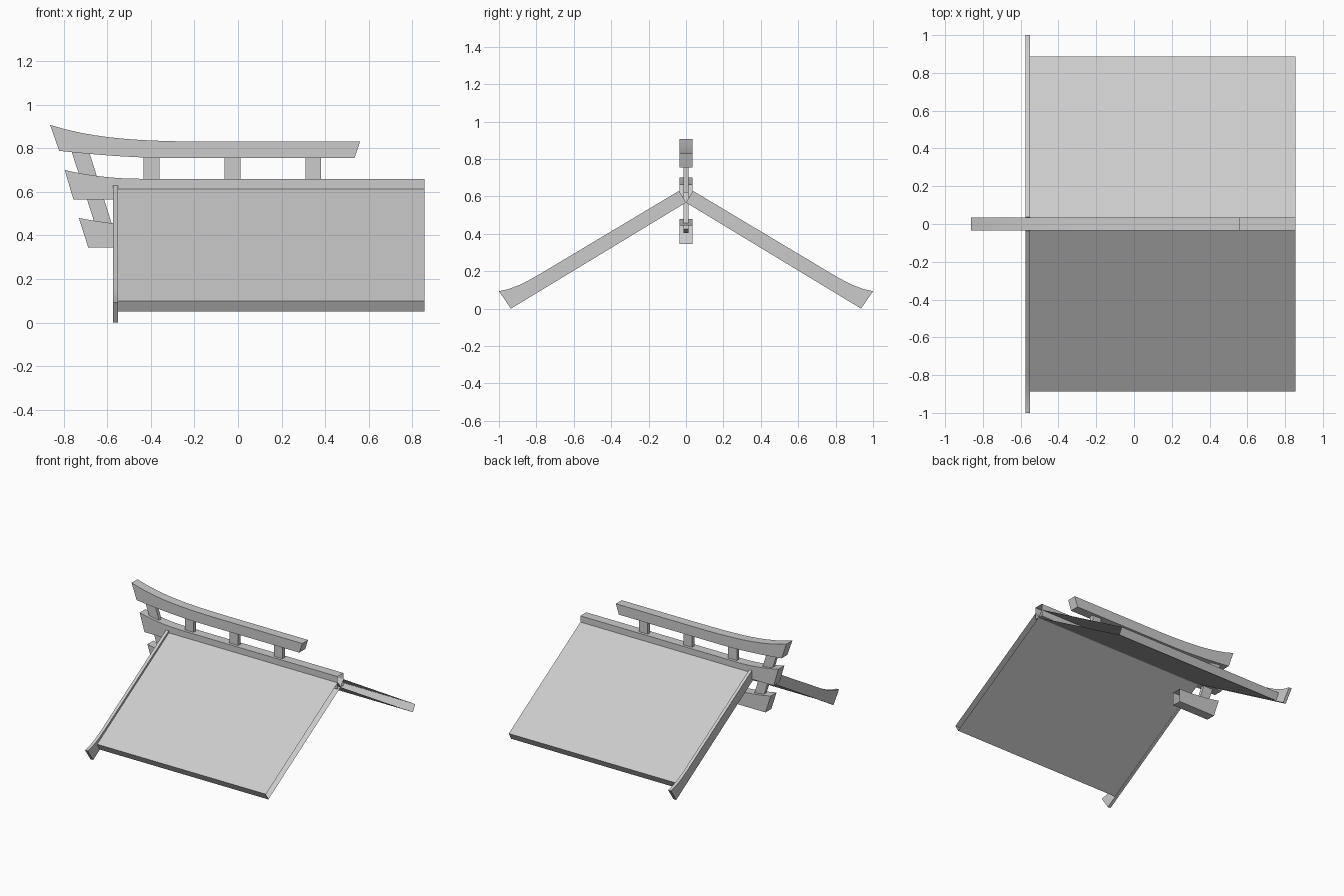
import bpy, bmesh, math

if "Cube" in bpy.data.objects:
    bpy.data.objects.remove(bpy.data.objects["Cube"])


def prism(name, pts, axis, a, b, caps=True, skip=(), mirror=False):
    """Extrude a closed profile along an axis; skip lists profile edges left open.
    axis 'y': points are (x, z); axis 'x': points are (y, z)."""
    def place(p, d):
        return (p[0], d, p[1]) if axis == 'y' else (d, p[0], p[1])
    bm = bmesh.new()
    va = [bm.verts.new(place(p, a)) for p in pts]
    vb = [bm.verts.new(place(p, b)) for p in pts]
    n = len(pts)
    # consistent winding so that normals face outward
    area = sum(pts[i][0] * pts[(i + 1) % n][1] - pts[(i + 1) % n][0] * pts[i][1] for i in range(n))
    flip = (area > 0) == (axis == 'y')
    faces = []
    for i in range(n):
        if i not in skip:
            j = (i + 1) % n
            faces.append(bm.faces.new((va[i], va[j], vb[j], vb[i])))
    if caps:
        faces += [bm.faces.new(va[::-1]), bm.faces.new(vb)]
    if flip:
        bmesh.ops.reverse_faces(bm, faces=faces)
    me = bpy.data.meshes.new(name)
    bm.to_mesh(me)
    bm.free()
    ob = bpy.data.objects.new(name, me)
    bpy.context.collection.objects.link(ob)
    bpy.ops.object.select_all(action='DESELECT')
    ob.select_set(True)
    bpy.context.view_layer.objects.active = ob
    bpy.ops.object.shade_smooth_by_angle(angle=math.radians(25))
    if mirror:
        m = ob.modifiers.new("mirror", 'MIRROR')
        m.use_axis = (False, True, False)
        m.use_mirror_merge = False
    return ob


def sweep(x0, x1, z, rise, power, n=14):
    """Points from the raised tip x0 to the flat point x1."""
    return [(x0 + (x1 - x0) * i / n, z + rise * (1 - i / n) ** power) for i in range(n + 1)]


W = 0.035   # half width of the beams
P = 0.014   # half width of the posts

# Upper ridge rail with upswept tip
rail = sweep(-0.862, 0.1, 0.83, 0.077, 4) + [(0.56, 0.83), (0.535, 0.755)]
rail += sweep(-0.82, -0.32, 0.755, 0.033, 1.7, 8)[::-1]
prism("top_rail", rail, 'y', -W, W)

# Main ridge beam, hollow and open at the far end
ridge = sweep(-0.795, -0.45, 0.66, 0.04, 2, 8) + [(0.855, 0.66), (0.855, 0.565), (-0.755, 0.565)]
prism("ridge_beam", ridge, 'y', -W, W, skip=(9,))

# Short lower beam under the gable, open at its inner end
lower = sweep(-0.73, -0.38, 0.445, 0.035, 2, 6) + [(-0.38, 0.345), (-0.687, 0.345)]
prism("lower_beam", lower, 'y', -W, W, skip=(6,))

# Upright posts between ridge and rail
for i, x in enumerate((-0.397, -0.025, 0.345)):
    prism(f"post_{i + 1}", [(x - 0.036, 0.62), (x + 0.036, 0.62), (x + 0.036, 0.765), (x - 0.036, 0.765)],
          'y', -P, P)

# Slanted post tying the three beam tips together
prism("slanted_post", [(-0.765, 0.79), (-0.688, 0.80), (-0.57, 0.425), (-0.641, 0.405)], 'y', -P, P)

# Roof slopes, open at the gable ends
prism("roof_slope", [(0.032, 0.615), (0.888, 0.10), (0.86, 0.05), (0.0, 0.567)],
      'x', -0.552, 0.855, caps=False, mirror=True)

# Gable boards with flared ends
prism("gable_board", [(0.0, 0.567), (0.037, 0.63), (0.79, 0.18), (0.84, 0.152), (0.89, 0.127),
                      (0.945, 0.106), (1.0, 0.093), (0.936, 0.0)],
      'x', -0.574, -0.551, mirror=True)
